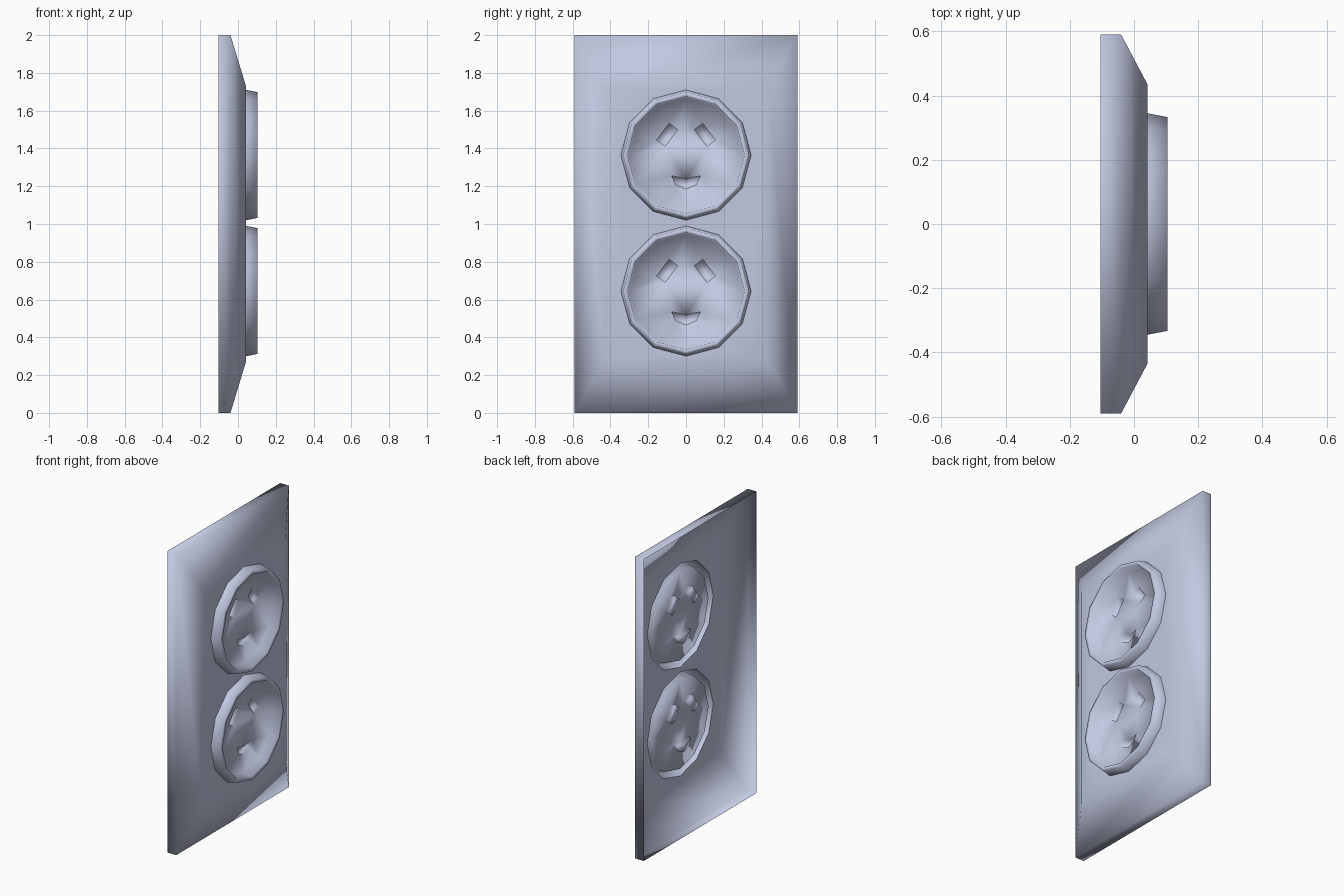
import bpy
import bmesh
from math import sin, cos, tau

if "Cube" in bpy.data.objects:
    bpy.data.objects.remove(bpy.data.objects["Cube"], do_unlink=True)

BACK, SHOULDER, FACE, RIM, FLOOR, PIT = -0.104, -0.04, 0.042, 0.104, 0.045, 0.015
SOCKET_HEIGHTS = {"upper_socket": 1.365, "lower_socket": 0.645}
SOCKET_RADIUS = 0.345

plastic = bpy.data.materials.new("pale_blue_grey_plastic")
plastic.use_nodes = True
colour = (0.54, 0.58, 0.75, 1)
plastic.diffuse_color = colour
plastic.node_tree.nodes["Principled BSDF"].inputs["Base Color"].default_value = colour


def loop(bm, points, x):
    """Closed loop of edges in the plane at depth x; points are (y, z)."""
    verts = [bm.verts.new((x, y, z)) for y, z in points]
    edges = [bm.edges.new((v, verts[i - 1])) for i, v in enumerate(verts)]
    return verts, edges


def skin(bm, a, b):
    """Quads between two loops of equal length."""
    for i in range(len(a)):
        bm.faces.new((a[i - 1], a[i], b[i], b[i - 1]))


def rectangle(half_width, half_height):
    return [(sy * half_width, 1 + sz * half_height)
            for sy, sz in ((-1, -1), (1, -1), (1, 1), (-1, 1))]


def circle(radius, z):
    return [(radius * sin(i * tau / 12), z + radius * cos(i * tau / 12)) for i in range(12)]


def fill(bm, edges):
    bmesh.ops.triangle_fill(bm, use_beauty=True, use_dissolve=False,
                            edges=edges, normal=(1, 0, 0))


def finish(bm, name):
    """Turn the skin towards +x, shade it smooth and add it to the scene."""
    bmesh.ops.recalc_face_normals(bm, faces=bm.faces)
    if sum(f.normal.x * f.calc_area() for f in bm.faces) < 0:
        bmesh.ops.reverse_faces(bm, faces=bm.faces)
    for f in bm.faces:
        f.smooth = True
    mesh = bpy.data.meshes.new(name)
    bm.to_mesh(mesh)
    bm.free()
    mesh.materials.append(plastic)
    bpy.context.collection.objects.link(bpy.data.objects.new(name, mesh))


# Wall plate: open-backed shell with sloped borders and two round openings
bm = bmesh.new()
back, _ = loop(bm, rectangle(0.59, 1), BACK)
shoulder, _ = loop(bm, rectangle(0.59, 1), SHOULDER)
front, border = loop(bm, rectangle(0.435, 0.73), FACE)
skin(bm, back, shoulder)
skin(bm, shoulder, front)
for z in SOCKET_HEIGHTS.values():
    border += loop(bm, circle(SOCKET_RADIUS, z), FACE)[1]
fill(bm, border)
finish(bm, "wall_plate")


# Slot outlines, relative to the socket centre
def tilted_slot(side):
    return [(side * (0.10 - 0.6 * u + 0.8 * v), 0.107 + 0.8 * u + 0.6 * v)
            for u, v in ((-0.055, -0.028), (0.055, -0.028), (0.055, 0.028), (-0.055, 0.028))]


ground_slot = [(-0.075, -0.11), (0, -0.127), (0.075, -0.11),
               (0.055, -0.155), (0, -0.18), (-0.055, -0.155)]
slots = [tilted_slot(-1), tilted_slot(1), ground_slot]

# Sockets: raised rim, sunken floor and three blind slots
for name, height in SOCKET_HEIGHTS.items():
    bm = bmesh.new()
    profile = ((SOCKET_RADIUS, FACE), (0.333, RIM), (0.31, RIM), (0.30, FLOOR))
    rings = [loop(bm, circle(r, height), x) for r, x in profile]
    for a, b in zip(rings, rings[1:]):
        skin(bm, a[0], b[0])
    floor_edges = list(rings[-1][1])
    for slot in slots:
        outline = [(y, height + z) for y, z in slot]
        mouth, mouth_edges = loop(bm, outline, FLOOR)
        bottom, bottom_edges = loop(bm, outline, PIT)
        skin(bm, mouth, bottom)
        fill(bm, bottom_edges)
        floor_edges += mouth_edges
    fill(bm, floor_edges)
    finish(bm, name)
